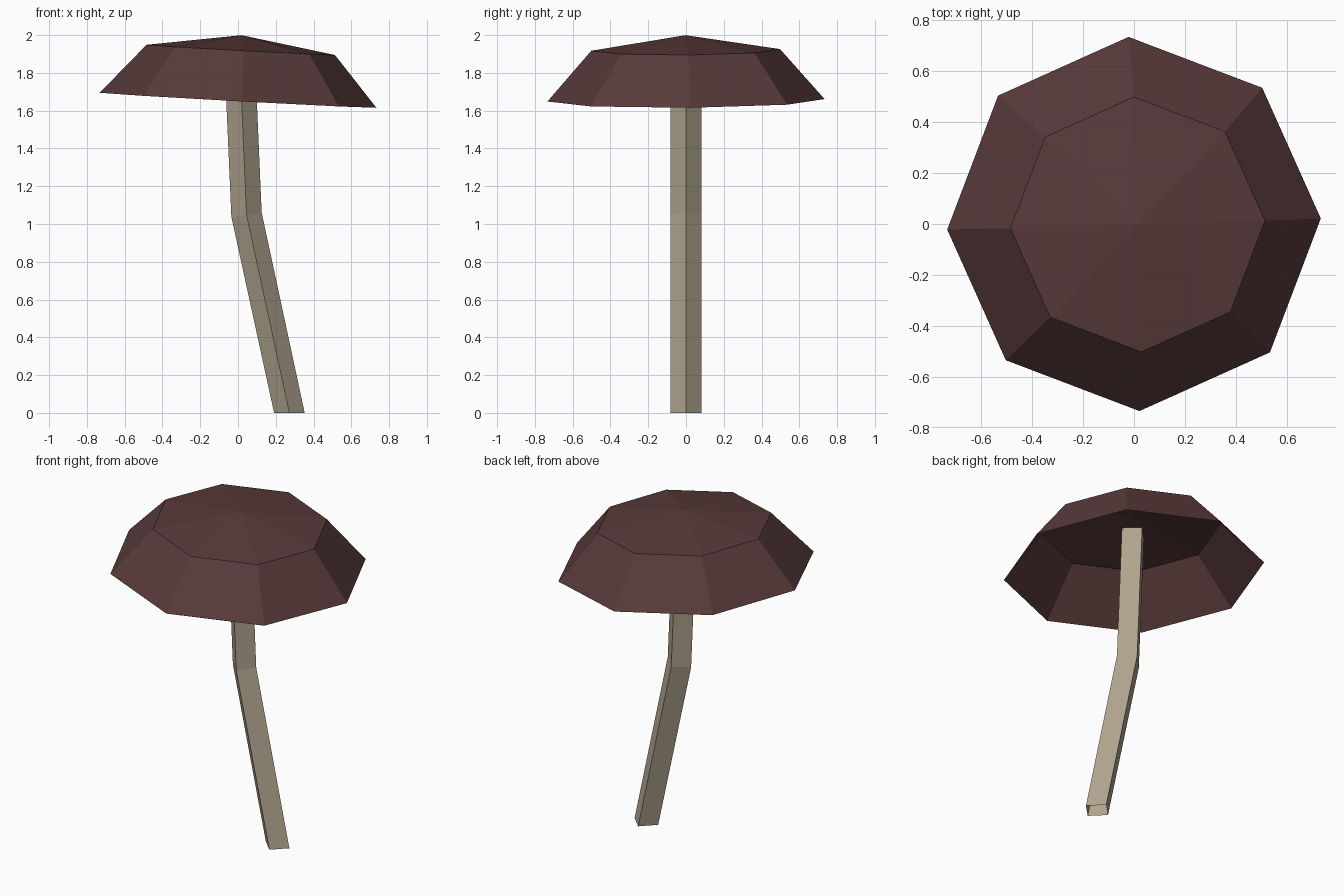
import bpy, bmesh
from math import cos, sin, tau, radians
from mathutils import Euler, Vector

cube = bpy.data.objects.get("Cube")
if cube:
    bpy.data.objects.remove(cube)


def material(name, rgb):
    mat = bpy.data.materials.new(name)
    mat.use_nodes = True
    mat.diffuse_color = (*rgb, 1)
    mat.node_tree.nodes["Principled BSDF"].inputs["Base Color"].default_value = (*rgb, 1)
    return mat


def ring(bm, center, radius, sides, tilt):
    """Add a regular ring of vertices around a centre, tilted by an Euler."""
    return [bm.verts.new(Vector(center) + tilt.to_matrix() @ Vector(
        (radius * cos(tau * i / sides), radius * sin(tau * i / sides), 0)))
        for i in range(sides)]


def bridge(bm, lower, upper):
    for i in range(len(lower)):
        j = (i + 1) % len(lower)
        bm.faces.new((lower[i], lower[j], upper[j], upper[i]))


def finish(bm, name, mat):
    mesh = bpy.data.meshes.new(name)
    bm.to_mesh(mesh)
    bm.free()
    obj = bpy.data.objects.new(name, mesh)
    mesh.materials.append(mat)
    bpy.context.collection.objects.link(obj)
    return obj


# Stem: a bent square tube, open at both ends
bm = bmesh.new()
sections = [((0.272, 0, 0), 0), ((0.045, 0, 1.05), -8), ((0.008, 0, 1.9), -3)]
rings = [ring(bm, c, 0.081, 4, Euler((0, radians(a), 0))) for c, a in sections]
for lower, upper in zip(rings, rings[1:]):
    bridge(bm, lower, upper)
finish(bm, "stem", material("stem beige", (0.43, 0.37, 0.27)))

# Cap: a hollow eight-sided dome, slightly tilted
bm = bmesh.new()
level = Euler((0, 0, 0))
rim = ring(bm, (0, 0, 0), 0.734, 8, level)
shoulder = ring(bm, (0, 0, 0.267), 0.5, 8, level)
apex = bm.verts.new((0, 0, 0.345))
bridge(bm, rim, shoulder)
for i in range(8):
    bm.faces.new((shoulder[i], shoulder[(i + 1) % 8], apex))
cap = finish(bm, "cap", material("cap brown", (0.098, 0.042, 0.042)))
cap.location = (0, 0, 1.655)
cap.rotation_euler = (radians(0.5), radians(3.1), radians(1.7))
